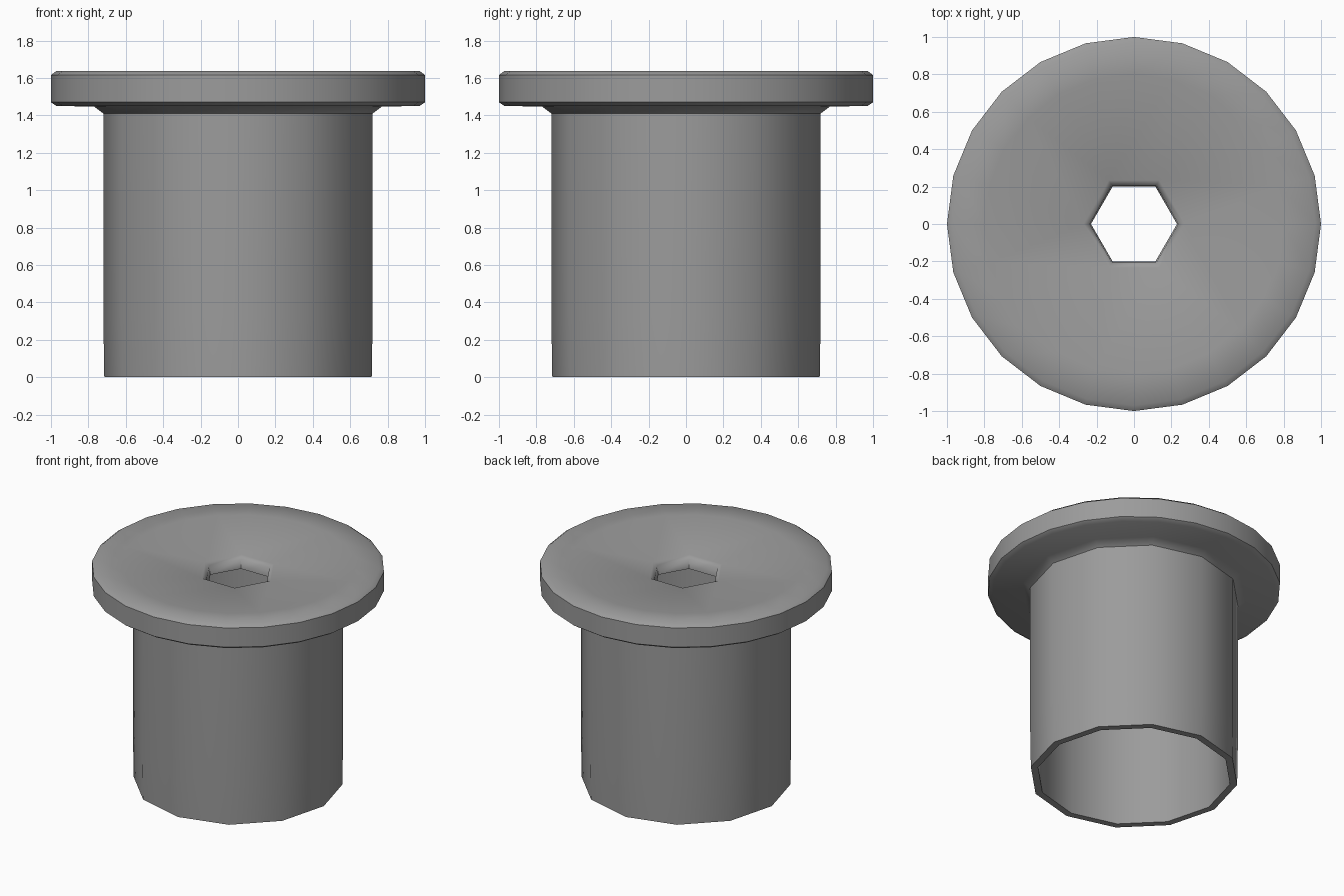
import bpy, bmesh, math

cube = bpy.data.objects.get("Cube")
if cube:
    bpy.data.objects.remove(cube)

# Single metal colour
metal = bpy.data.materials.new("grey metal")
metal.use_nodes = True
colour = (0.33, 0.33, 0.33, 1)
metal.diffuse_color = colour
metal.node_tree.nodes["Principled BSDF"].inputs["Base Color"].default_value = colour

bm = bmesh.new()


def ring(sides, radius, z):
    """Regular polygon of vertices with a corner on +x."""
    step = math.tau / sides
    return [bm.verts.new((radius * math.cos(i * step), radius * math.sin(i * step), z))
            for i in range(sides)]


def bridge(a, b):
    """Join two rings; the side counts may differ by a whole factor."""
    if len(a) == len(b):
        for i in range(len(a)):
            j = (i + 1) % len(a)
            bm.faces.new((a[i], a[j], b[j], b[i]))
        return
    if len(a) < len(b):
        a, b = b, a
    k = len(a) // len(b)
    near = [((j + k // 2) // k) % len(b) for j in range(len(a))]
    for j in range(len(a)):
        n = (j + 1) % len(a)
        corners = [a[j], a[n], b[near[n]]]
        if near[n] != near[j]:
            corners.append(b[near[j]])
        bm.faces.new(corners)


# Closed profile: hollow shank, collar, flange, dished top, hexagonal socket
profile = [
    (12, 0.715, 0.0), (12, 0.72, 0.32), (12, 0.72, 1.41), (12, 0.77, 1.447),
    (24, 0.97, 1.45), (24, 1.0, 1.47), (24, 1.0, 1.615), (24, 0.97, 1.638),
    (24, 0.8, 1.632),
    (6, 0.27, 1.578), (6, 0.238, 1.558), (6, 0.23, 1.49),
    (12, 0.665, 1.49), (12, 0.665, 0.0),
]
rings = [ring(*p) for p in profile]
for i, r in enumerate(rings):
    bridge(r, rings[(i + 1) % len(rings)])
bmesh.ops.recalc_face_normals(bm, faces=bm.faces[:])

mesh = bpy.data.meshes.new("flanged_sleeve_nut")
bm.to_mesh(mesh)
bm.free()
mesh.materials.append(metal)
nut = bpy.data.objects.new("flanged_sleeve_nut", mesh)
bpy.context.collection.objects.link(nut)

# Smooth round walls, crisp rims and socket corners
bpy.ops.object.select_all(action='DESELECT')
nut.select_set(True)
bpy.context.view_layer.objects.active = nut
bpy.ops.object.shade_smooth_by_angle(angle=math.radians(50))
